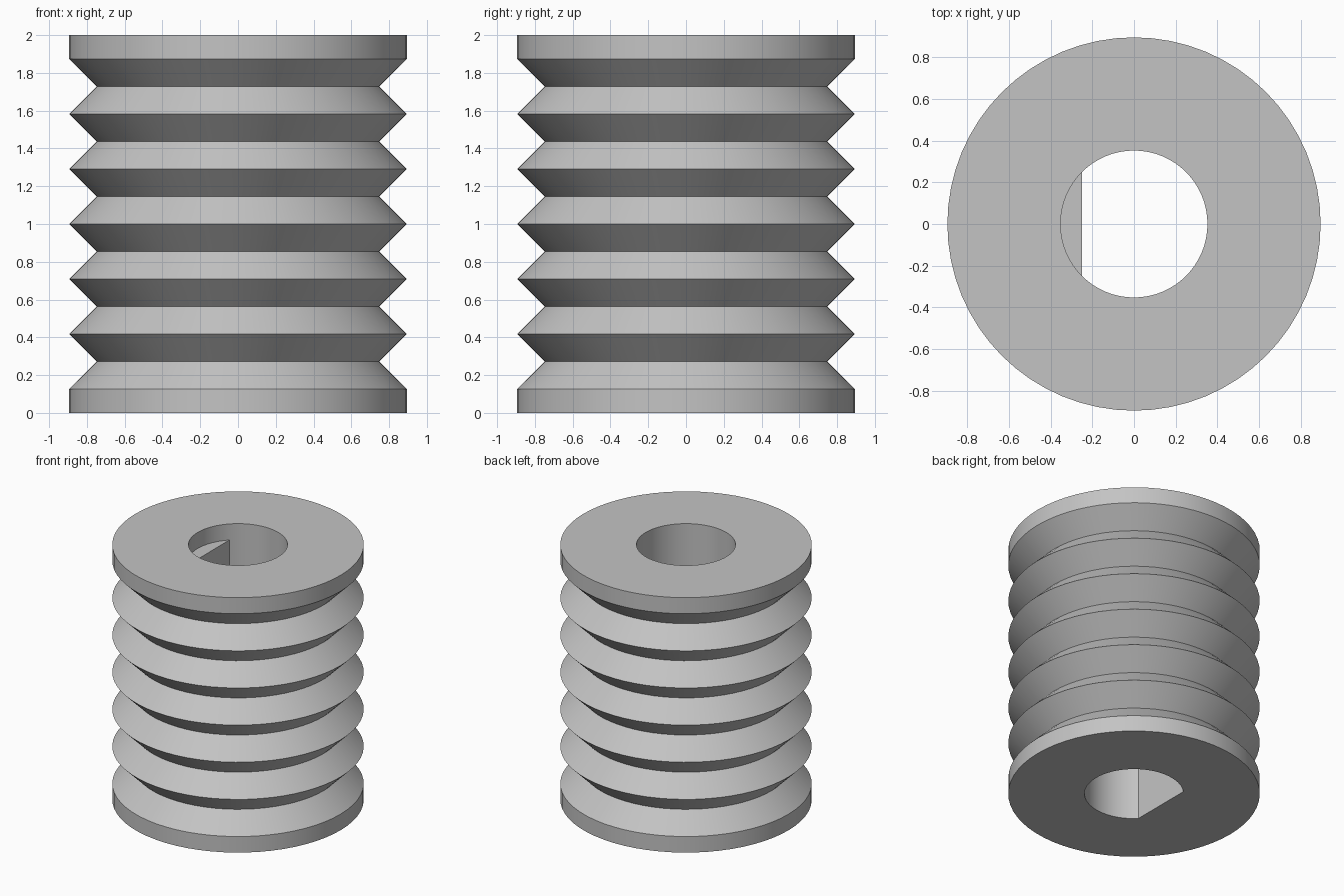
import bpy
import bmesh
import math

if "Cube" in bpy.data.objects:
    bpy.data.objects.remove(bpy.data.objects["Cube"])

SEGMENTS = 64
HEIGHT = 2.0
OUTER = 0.894
BORE = 0.352
FLANGE = 0.126
RIDGES = 6
KEY_TOP = HEIGHT - FLANGE
FLAT_X = BORE * math.cos(math.radians(135))

# Plain grey material
grey = bpy.data.materials.new("light grey")
grey.use_nodes = True
colour = (0.55, 0.55, 0.55, 1)
grey.diffuse_color = colour
grey.node_tree.nodes["Principled BSDF"].inputs["Base Color"].default_value = colour

# Outer profile: plain flange, 45 degree grooves, plain flange
step = (HEIGHT - 2 * FLANGE) / (2 * RIDGES)
profile = [(OUTER, 0, False)]
for i in range(2 * RIDGES + 1):
    radius = OUTER - step if i % 2 else OUTER
    profile.append((radius, FLANGE + i * step, False))
profile.append((OUTER, HEIGHT, False))

# Bore profile: round at the top, then a shelf and a flat side below it
profile += [(BORE, HEIGHT, False), (BORE, KEY_TOP, False),
            (BORE, KEY_TOP, True), (BORE, 0, True)]

bm = bmesh.new()
rings = []
for radius, z, has_flat in profile:
    ring = []
    for k in range(SEGMENTS):
        a = 2 * math.pi * k / SEGMENTS
        x = radius * math.cos(a)
        if has_flat:
            x = max(x, FLAT_X)
        ring.append(bm.verts.new((x, radius * math.sin(a), z)))
    rings.append(ring)

# Skin the closed profile around the axis; the shelf closes up where the bore is round
for low, high in zip(rings, rings[1:] + rings[:1]):
    for k in range(SEGMENTS):
        n = (k + 1) % SEGMENTS
        bm.faces.new((low[k], low[n], high[n], high[k]))
bmesh.ops.remove_doubles(bm, verts=bm.verts, dist=0.00001)
bmesh.ops.recalc_face_normals(bm, faces=bm.faces)

mesh = bpy.data.meshes.new("grooved_roller")
bm.to_mesh(mesh)
bm.free()
mesh.materials.append(grey)
roller = bpy.data.objects.new("grooved_roller", mesh)
bpy.context.collection.objects.link(roller)

# Smooth round walls, crisp ridges
bpy.ops.object.select_all(action="DESELECT")
roller.select_set(True)
bpy.context.view_layer.objects.active = roller
bpy.ops.object.shade_smooth_by_angle(angle=math.radians(30))
